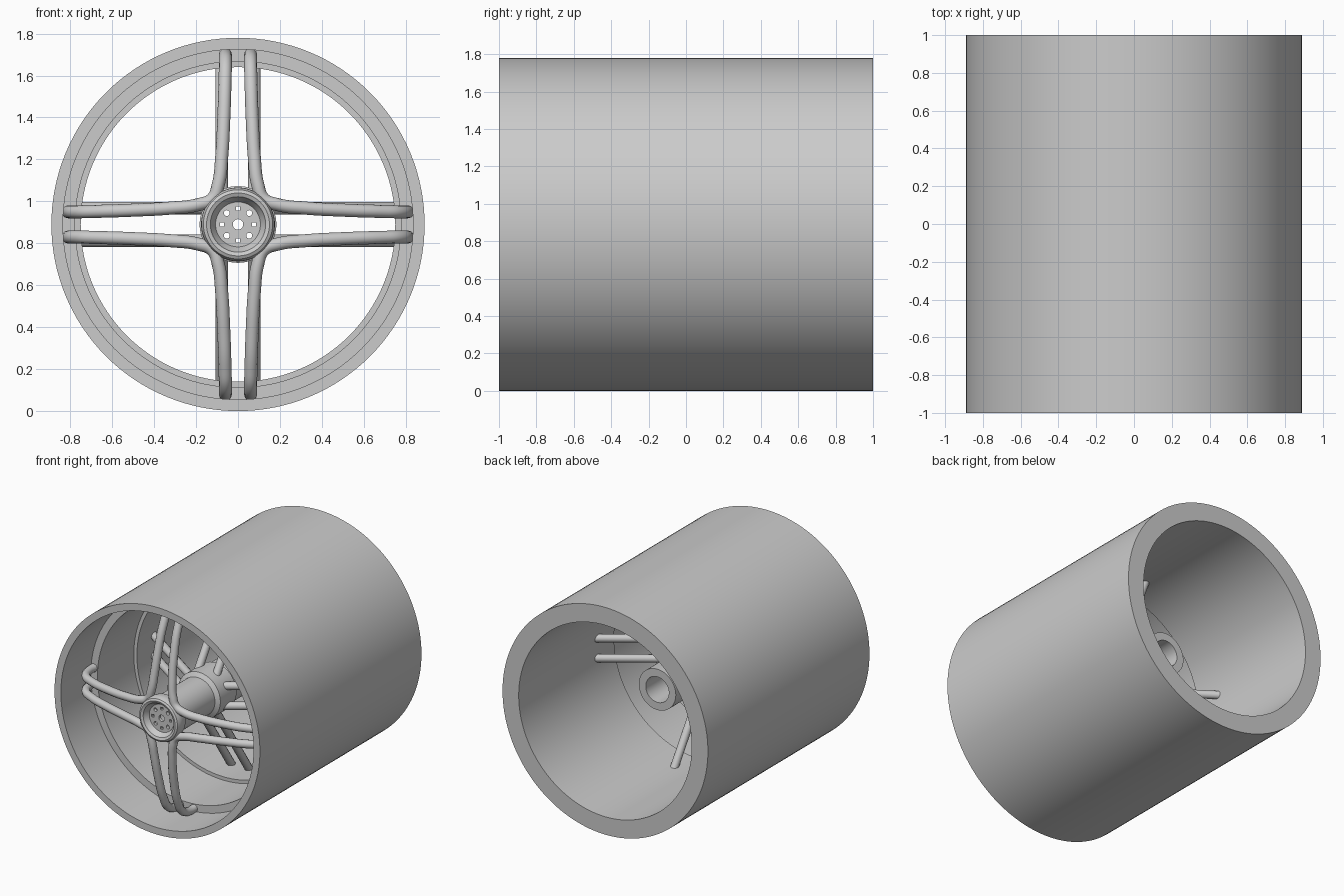
import bpy, bmesh, math
from mathutils import Matrix, Vector

if "Cube" in bpy.data.objects:
    bpy.data.objects.remove(bpy.data.objects["Cube"])

CZ = 0.89  # height of the wheel axis


def finish(obj, angle=30):
    bpy.ops.object.select_all(action='DESELECT')
    obj.select_set(True)
    bpy.context.view_layer.objects.active = obj
    bpy.ops.object.shade_smooth_by_angle(angle=math.radians(angle))
    return obj


def from_bmesh(name, bm):
    bmesh.ops.recalc_face_normals(bm, faces=bm.faces)
    me = bpy.data.meshes.new(name)
    bm.to_mesh(me)
    bm.free()
    obj = bpy.data.objects.new(name, me)
    bpy.context.collection.objects.link(obj)
    return obj


def lathe(name, profile, n=96):
    """Spin a closed (radius, y) profile around the wheel axis."""
    bm = bmesh.new()
    rings = []
    for i in range(n):
        a = 2 * math.pi * i / n
        rings.append([bm.verts.new((r * math.cos(a), y, CZ + r * math.sin(a)))
                      for r, y in profile])
    m = len(profile)
    for i in range(n):
        p, q = rings[i], rings[(i + 1) % n]
        for j in range(m):
            k = (j + 1) % m
            bm.faces.new((p[j], p[k], q[k], q[j]))
    return finish(from_bmesh(name, bm))


def tube(name, points, radius):
    """Round tube along a smooth path."""
    cu = bpy.data.curves.new(name, 'CURVE')
    cu.dimensions = '3D'
    cu.bevel_depth = radius
    cu.bevel_resolution = 4
    cu.resolution_u = 8
    cu.use_fill_caps = True
    sp = cu.splines.new('BEZIER')
    sp.bezier_points.add(len(points) - 1)
    for bp, p in zip(sp.bezier_points, points):
        bp.co = p
        bp.handle_left_type = bp.handle_right_type = 'AUTO'
    obj = bpy.data.objects.new(name, cu)
    bpy.context.collection.objects.link(obj)
    bpy.ops.object.select_all(action='DESELECT')
    obj.select_set(True)
    bpy.context.view_layer.objects.active = obj
    bpy.ops.object.convert(target='MESH')
    return finish(bpy.context.object, 40)


def add_cylinder(bm, x, z, r, y0, y1, n, spin=0.0):
    rot = Matrix.Rotation(math.pi / 2, 4, 'X') @ Matrix.Rotation(spin, 4, 'Z')
    bmesh.ops.create_cone(bm, cap_ends=True, segments=n, radius1=r, radius2=r,
                          depth=y1 - y0,
                          matrix=Matrix.Translation((x, (y0 + y1) / 2, CZ + z)) @ rot)


# Wide barrel with two inner steps
lathe("barrel", [(0.89, -1), (0.89, 1), (0.75, 1), (0.75, -0.18), (0.777, -0.18),
                 (0.777, -0.63), (0.835, -0.63), (0.835, -1)], 128)

# Hollow axle tube with the rear spoke flange
lathe("axle_tube", [(0.10, -0.93), (0.15, -0.93), (0.15, -0.50), (0.183, -0.48),
                    (0.183, -0.28), (0.16, -0.26), (0.16, 0.355), (0.10, 0.355)])

# Rounded hub ring at the front
lathe("hub_ring", [(0.10, -0.91), (0.108, -0.945), (0.125, -0.965), (0.132, -0.985),
                   (0.15, -0.993), (0.165, -0.985), (0.175, -0.96), (0.176, -0.93),
                   (0.168, -0.89), (0.145, -0.87), (0.10, -0.87)])

# Hub plate pierced by a centre hole and eight bolt holes
bm = bmesh.new()
add_cylinder(bm, 0, 0, 0.107, -0.945, -0.92, 64)
plate = from_bmesh("hub_plate", bm)
bm = bmesh.new()
add_cylinder(bm, 0, 0, 0.025, -1.0, -0.85, 32)
for i in range(8):
    a = i * math.pi / 4
    square = i % 2 == 0
    add_cylinder(bm, 0.076 * math.cos(a), 0.076 * math.sin(a), 0.014,
                 -1.0, -0.85, 4 if square else 20, math.pi / 4 if square else 0)
cutter = from_bmesh("hole_cutter", bm)
cutter.hide_render = True
mod = plate.modifiers.new("holes", 'BOOLEAN')
mod.object = cutter
mod.operation = 'DIFFERENCE'
mod.solver = 'EXACT'
finish(plate)
bpy.ops.object.modifier_apply(modifier=mod.name)
bpy.data.objects.remove(cutter)

# Front spokes: each tube runs rim - hub corner - rim in one quadrant
arm = [(0.808, 0.06, -0.60), (0.806, 0.06, -0.70), (0.77, 0.06, -0.78),
       (0.68, 0.062, -0.835), (0.50, 0.068, -0.89), (0.32, 0.078, -0.925),
       (0.19, 0.094, -0.94)]  # distance out, sideways offset, y
path = [(r, y, s) for r, s, y in arm] + [(0.122, -0.94, 0.122)] \
    + [(s, y, r) for r, s, y in reversed(arm)]
for sx in (-1, 1):
    for sz in (-1, 1):
        tube("front_spoke", [(sx * x, y, CZ + sz * z) for x, y, z in path], 0.031)

# Rear spokes: four pairs of straight rods sloping back to the barrel
for i in range(4):
    rot = Matrix.Rotation(i * math.pi / 2, 3, 'Y')
    for s in (-0.078, 0.078):
        ends = [Vector((0.13, -0.39, s)), Vector((0.78, 0.05, s))]
        tube("rear_spoke", [rot @ p + Vector((0, 0, CZ)) for p in ends], 0.03)
